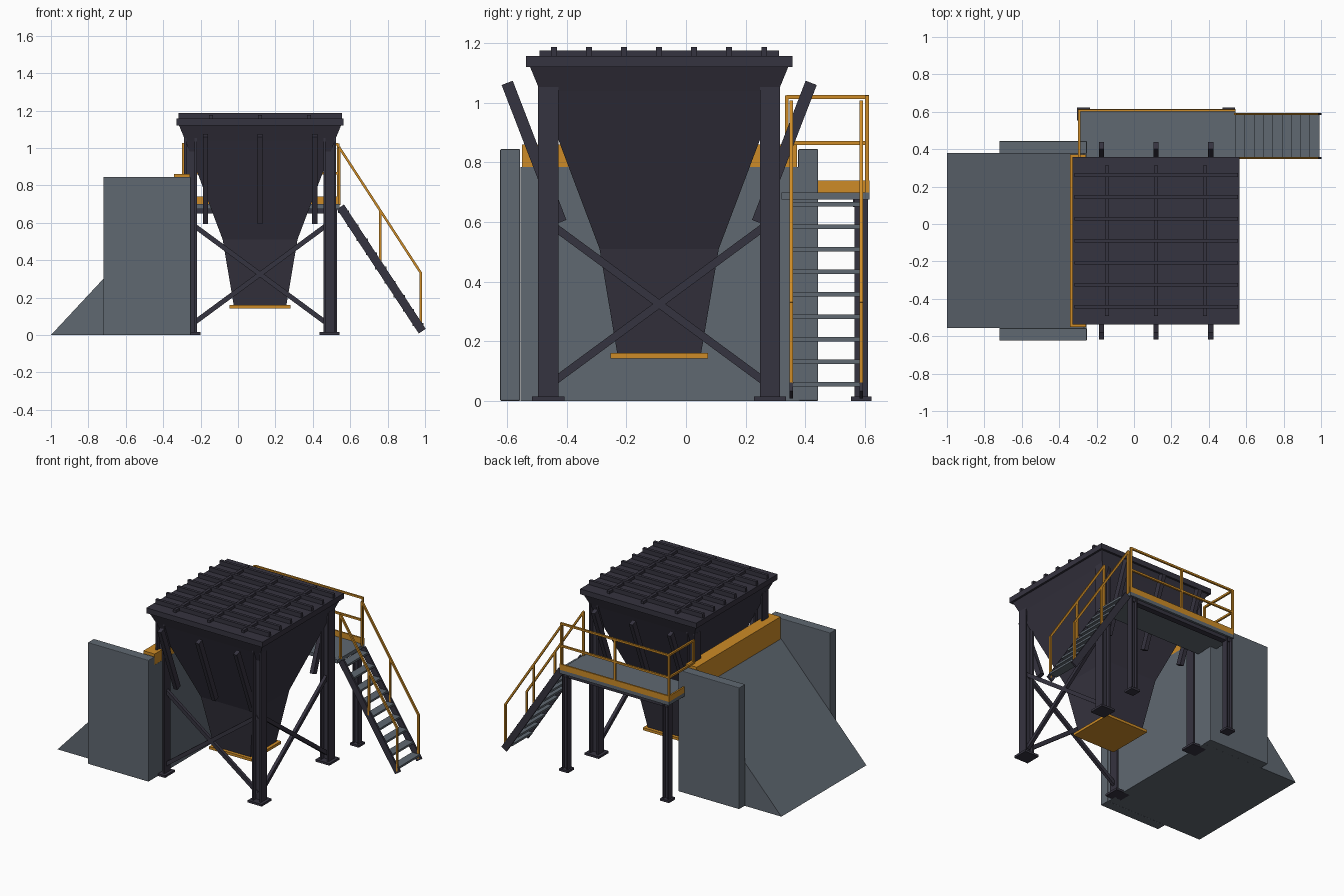
import bpy, bmesh
from mathutils import Vector, Matrix

if "Cube" in bpy.data.objects:
    bpy.data.objects.remove(bpy.data.objects["Cube"])


def material(name, rgb):
    m = bpy.data.materials.new(name)
    m.use_nodes = True
    m.diffuse_color = (*rgb, 1)
    m.node_tree.nodes["Principled BSDF"].inputs["Base Color"].default_value = (*rgb, 1)
    return m


STEEL = material("dark steel", (0.036, 0.033, 0.05))
GREY = material("concrete grey", (0.115, 0.138, 0.165))
ORANGE = material("safety orange", (0.61, 0.26, 0.02))

CX, CY = 0.118, -0.09       # hopper centre
POST = 0.372                # post offset from the hopper centre


def finish(name, bm, mat, bevel=0):
    bmesh.ops.recalc_face_normals(bm, faces=bm.faces)
    mesh = bpy.data.meshes.new(name)
    bm.to_mesh(mesh)
    bm.free()
    mesh.materials.append(mat)
    ob = bpy.data.objects.new(name, mesh)
    bpy.context.collection.objects.link(ob)
    if bevel:
        mod = ob.modifiers.new("edge bevel", "BEVEL")
        mod.width = bevel
        mod.segments = 2
    return ob


def add_box(bm, lo, hi):
    lo, hi = Vector(lo), Vector(hi)
    bmesh.ops.create_cube(bm, size=1, matrix=Matrix.Translation((lo + hi) / 2) @ Matrix.Diagonal((*(hi - lo), 1)))


def box(name, lo, hi, mat, bevel=0):
    bm = bmesh.new()
    add_box(bm, lo, hi)
    return finish(name, bm, mat, bevel)


def bar(name, a, b, mat, side, w, d):
    """Rectangular bar from a to b: w wide along side, d deep across it."""
    a, b, u = Vector(a), Vector(b), Vector(side)
    axis = b - a
    v = axis.normalized().cross(u).normalized()
    rot = Matrix((u * w, v * d, axis)).transposed().to_4x4()
    bm = bmesh.new()
    bmesh.ops.create_cube(bm, size=1, matrix=Matrix.Translation((a + b) / 2) @ rot)
    return finish(name, bm, mat)


def loft(name, rings, mat):
    """Square rings (half width, height) about the hopper centre, capped."""
    bm = bmesh.new()
    loops = [[bm.verts.new((CX + sx * h, CY + sy * h, z))
              for sx, sy in ((-1, -1), (1, -1), (1, 1), (-1, 1))] for h, z in rings]
    for low, high in zip(loops, loops[1:]):
        for i in range(4):
            j = (i + 1) % 4
            bm.faces.new((low[i], low[j], high[j], high[i]))
    bm.faces.new(loops[0])
    bm.faces.new(loops[-1])
    return finish(name, bm, mat)


def h_post(name, x, y, top, w, plate):
    """H-section column on a base plate."""
    h, t = w / 2, w * 0.17
    bm = bmesh.new()
    for s in (-1, 1):
        xc = x + s * (h - t / 2)
        add_box(bm, (xc - t / 2, y - h, 0), (xc + t / 2, y + h, top))
    add_box(bm, (x - h + t, y - t / 2, 0), (x + h - t, y + t / 2, top))
    add_box(bm, (x - plate, y - plate, 0), (x + plate, y + plate, 0.015))
    return finish(name, bm, STEEL)


X, Y = (1, 0, 0), (0, 1, 0)

# Hopper body, rim and outlet
loft("hopper_cone", [(0.2, 0.51), (0.4, 1.04), (0.435, 1.125)], STEEL)
loft("hopper_spout", [(0.14, 0.155), (0.2, 0.51)], STEEL)
loft("hopper_rim", [(0.447, 1.12), (0.447, 1.157)], STEEL)
loft("outlet_flange", [(0.163, 0.142), (0.163, 0.16)], ORANGE)

# Screening grid on the rim
for i in range(7):
    y = CY + (i - 3) * 0.1175
    box("grid_cross_bar", (CX - 0.437, y - 0.01, 1.15), (CX + 0.437, y + 0.01, 1.187), STEEL)
for i in (-1, 0, 1):
    x = CX + i * 0.262
    box("grid_long_bar", (x - 0.01, CY - 0.402, 1.15), (x + 0.01, CY + 0.402, 1.175), STEEL)

# Slanted stiffeners outside the front and back hopper plates
for s in (-1, 1):
    for i in (-1, 0, 1):
        x = CX + i * 0.292
        bar("hopper_stiffener", (x, CY + s * 0.33, 0.6), (x, CY + s * 0.51, 1.067), STEEL, X, 0.028, 0.04)

# Main posts
for sx in (-1, 1):
    for sy in (-1, 1):
        h_post("main_post", CX + sx * POST, CY + sy * POST, 1.053, 0.068, 0.054)

# Cross braces on the front and left bays
for s in (-1, 1):
    bar("front_brace", (CX - s * 0.36, CY - POST, 0.06), (CX + s * 0.36, CY - POST, 0.59), STEEL, Y, 0.022, 0.026)
    bar("left_brace", (CX + POST, CY - s * 0.36, 0.06), (CX + POST, CY + s * 0.36, 0.59), STEEL, X, 0.022, 0.026)

# Loading ramp with wing walls and an orange wheel stop
bm = bmesh.new()
profile = [(-1, 0), (-0.255, 0), (-0.255, 0.785), (-0.268, 0.785)]
face = bm.faces.new([bm.verts.new((x, -0.555, z)) for x, z in profile])
ext = bmesh.ops.extrude_face_region(bm, geom=[face])
bmesh.ops.translate(bm, vec=(0, 0.935, 0),
                    verts=[g for g in ext["geom"] if isinstance(g, bmesh.types.BMVert)])
finish("ramp", bm, GREY)
for s in (-1, 1):
    y = CY + s * 0.5
    box("wing_wall", (-0.72, y - 0.0335, 0), (-0.252, y + 0.0335, 0.845), GREY, 0.004)
box("wheel_stop", (-0.343, -0.55, 0.7), (-0.256, 0.372, 0.86), ORANGE)

# Access platform, legs and toe boards
box("platform", (-0.3, 0.32, 0.675), (0.543, 0.615, 0.7), GREY)
box("platform_edge_beam", (-0.28, 0.56, 0.65), (0.52, 0.6, 0.675), STEEL)
for x in (-0.27, 0.507):
    h_post("platform_leg", x, 0.588, 0.676, 0.044, 0.034)
box("back_toe_board", (-0.3, 0.604, 0.7), (0.543, 0.615, 0.74), ORANGE)
box("end_toe_board", (-0.3, 0.33, 0.7), (-0.289, 0.604, 0.74), ORANGE)

# Platform guard rail
R = 0.013
corners = [(-0.293, 0.338), (-0.293, 0.607), (0.535, 0.607)]
for x, y in corners + [(0.121, 0.607)]:
    bar("rail_post", (x, y, 0.7), (x, y, 1.025), ORANGE, X, R, R)
for z in (0.865, 1.02):
    for (xa, ya), (xb, yb) in zip(corners, corners[1:]):
        bar("guard_rail", (xa, ya, z), (xb, yb, z), ORANGE, (0, 0, 1), R, R)

# Stairs: stringers, treads and hand rails
def stair_z(x):
    return 0.685 - (x - 0.548) * 1.52


for y in (0.353, 0.588):
    bar("stair_stringer", (0.548, y, 0.685), (0.985, y, stair_z(0.985)), STEEL, Y, 0.013, 0.045)
    bar("hand_rail", (0.54, y, 1.005), (0.98, y, 0.328), ORANGE, Y, R, R)
    for x, top in ((0.541, 1.004), (0.76, 0.667), (0.978, 0.332)):
        bar("hand_rail_post", (x, y, stair_z(x)), (x, y, top), ORANGE, Y, R, R)
for i in range(9):
    z = 0.66 - i * 0.0755
    x = 0.548 + (0.685 - z) / 1.52
    box("stair_tread", (x - 0.03, 0.359, z - 0.007), (x + 0.03, 0.582, z + 0.007), GREY)
